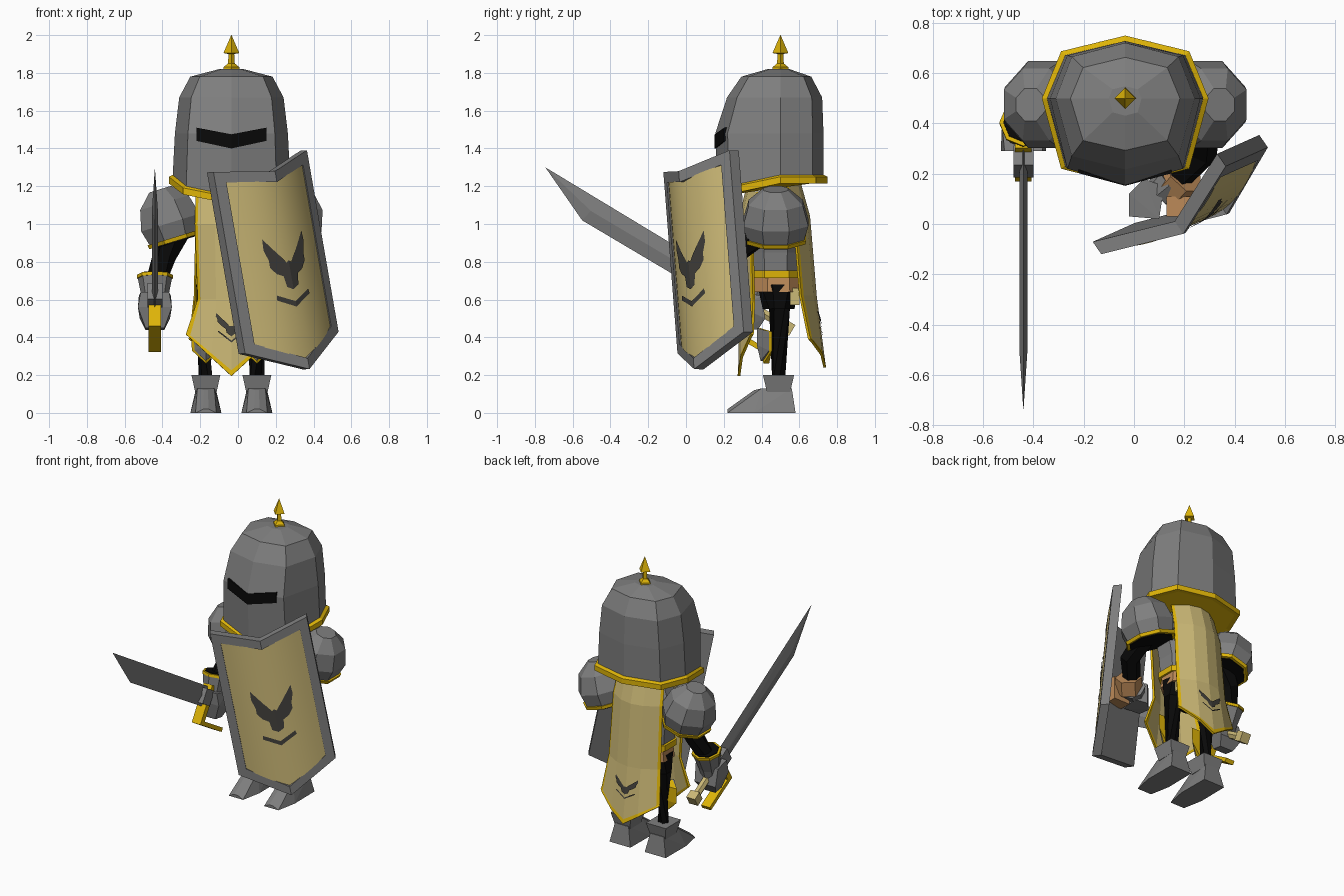
import bpy, bmesh, math
from mathutils import Vector as V, Matrix as M

if "Cube" in bpy.data.objects:
    bpy.data.objects.remove(bpy.data.objects["Cube"])

def material(name, r, g, b):
    m = bpy.data.materials.new(name)
    m.diffuse_color = [(c / 255 / 12.92 if c < 11 else ((c / 255 + .055) / 1.055) ** 2.4) for c in (r, g, b)] + [1]
    m.use_nodes = True
    m.node_tree.nodes["Principled BSDF"].inputs["Base Color"].default_value = m.diffuse_color
    return m

STEEL = material("steel grey", 126, 126, 126)
GOLD = material("gold", 222, 180, 8)
TAN = material("tan cloth", 203, 184, 118)
BROWN = material("brown leather", 188, 138, 88)
BLACK = material("black cloth", 9, 9, 9)
DARK = material("dark crest grey", 66, 64, 60)
CX, CY = -.035, .49

def mesh(name, verts, faces, mats, idx=None):
    me = bpy.data.meshes.new(name)
    me.from_pydata([tuple(v) for v in verts], [], faces)
    for m in mats if isinstance(mats, list) else [mats]:
        me.materials.append(m)
    if idx:
        for p, i in zip(me.polygons, idx):
            p.material_index = i
    bm = bmesh.new(); bm.from_mesh(me)
    bmesh.ops.recalc_face_normals(bm, faces=bm.faces)
    bm.to_mesh(me); bm.free()
    ob = bpy.data.objects.new(name, me)
    bpy.context.collection.objects.link(ob)
    return ob

def loft(name, rings, mat, mx=M()):
    n, verts, faces = len(rings[0]), [mx @ V(p) for r in rings for p in r], []
    for k in range(len(rings) - 1):
        for i in range(n):
            j = (i + 1) % n
            faces.append((k*n + i, k*n + j, k*n + n + j, k*n + n + i))
    faces += [tuple(range(n)), tuple(range(len(verts) - n, len(verts)))]
    return mesh(name, verts, faces, mat)

def ring(x, y, z, rx, ry, n=8, ph=0.0):
    return [(x + rx*math.cos(ph + math.tau*i/n), y + ry*math.sin(ph + math.tau*i/n), z) for i in range(n)]

def tube(name, pts, radii, mat, n=6):
    pts, rings = [V(p) for p in pts], []
    for i, p in enumerate(pts):
        d = pts[min(i + 1, len(pts) - 1)] - pts[max(i - 1, 0)]
        q = d.to_track_quat('Z', 'Y')
        rings.append([p + q @ V(c) for c in ring(0, 0, 0, radii[i], radii[i], n)])
    return loft(name, rings, mat)

def hull(name, pts, mat, mx=M()):
    bm = bmesh.new()
    for p in pts:
        bm.verts.new(mx @ V(p))
    r = bmesh.ops.convex_hull(bm, input=bm.verts)
    bmesh.ops.delete(bm, geom=list({g for g in r["geom_interior"] if isinstance(g, bmesh.types.BMVert)}), context='VERTS')
    me = bpy.data.meshes.new(name); bm.to_mesh(me); bm.free()
    me.materials.append(mat)
    bpy.context.collection.objects.link(bpy.data.objects.new(name, me))

def box(name, lo, hi, mat, mx=M()):
    hull(name, [(x, y, z) for x in (lo[0], hi[0]) for y in (lo[1], hi[1]) for z in (lo[2], hi[2])], mat, mx)

# helmet: octagon template with a pointed front
TEMPLATE = [(.325, 0), (.25, .18), (0, .24), (-.25, .18), (-.325, 0), (-.25, -.28), (0, -.345), (.25, -.28)]
def helm_ring(z, sx, front, back, dip=0):
    return [(CX + x*sx, .5 + y*(front if y < 0 else back), z - dip*(max(0, -y)/.345)**3) for x, y in TEMPLATE]
loft("helmet", [helm_ring(1.23, .96, .96, .95, .11), helm_ring(1.48, .92, 1, .95), helm_ring(1.67, .85, .82, .92),
                helm_ring(1.78, .67, .6, .68), helm_ring(1.82, .2, .2, .2)], STEEL)
loft("helmet_rim", [helm_ring(1.215, .92, .92, .92, .11), helm_ring(1.215, 1.02, 1, 1.04, .11),
                    helm_ring(1.25, 1.02, 1, 1.04, .11), helm_ring(1.26, .96, .96, .95, .11)], GOLD)
visor = [(CX + x, y, z) for y0 in (-.005, .02) for x, y, z in
         [(-.185, .207 + y0, 1.51), (0, .157 + y0, 1.475), (.185, .207 + y0, 1.51),
          (.185, .207 + y0, 1.44), (0, .157 + y0, 1.40), (-.185, .207 + y0, 1.44)]]
mesh("visor_slit", visor, [(0, 1, 4, 5), (1, 2, 3, 4), (6, 7, 10, 11), (7, 8, 9, 10)]
     + [(i, (i+1) % 6, (i+1) % 6 + 6, i + 6) for i in range(6)], BLACK)
loft("helmet_spike", [ring(CX, .5, z, r, r, 4) for z, r in
     [(1.80, .045), (1.83, .042), (1.85, .018), (1.90, .015), (1.905, .042), (2.0, .001)]], GOLD)

# torso, belt, hips
loft("torso", [ring(CX, CY - .015, z, rx, ry, 8, math.pi/8) for z, rx, ry in
     [(.72, .18, .155), (.85, .19, .16), (1.03, .23, .155), (1.18, .15, .08)]], STEEL)
loft("belt", [ring(CX, CY - .01, z, .2, .168, 8, math.pi/8) for z in (.715, .755)], GOLD)
loft("leather_skirt", [ring(CX, CY, z, r, r*.8, 8, math.pi/8) for z, r in ((.64, .195), (.72, .185))], BROWN)
loft("hips", [ring(CX, CY, z, r, r*.7, 8, math.pi/8) for z, r in ((.55, .13), (.67, .17))], BLACK)
for s in (-1, 1):
    box("hip_flap", (CX + s*.13 - .03, .55, .57), (CX + s*.13 + .03, .60, .66), TAN)

# crest: two wings and a chevron, mapped by a surface function
WING = [(0, .55), (.05, .56), (.12, .53), (.2, .5), (.42, .41), (.43, .47), (.37, .53), (.37, .57), (.27, .61), (.15, .63), (.12, .69), (0, .71)]
CHEVRON = [(0, .775), (.33, .725), (.35, .75), (0, .805)]
def crest(name, fn):
    verts, faces = [], []
    for shape in (WING, CHEVRON):
        for s in (-1, 1):
            faces.append(tuple(range(len(verts), len(verts) + len(shape))))
            verts += [fn(u*s, v) for u, v in shape]
    mesh(name, verts, faces, DARK)

# front and back tabards with gold edging: rows are (z, half width, y, edge rise)
COLS = (-1, -.92, -.45, 0, .45, .92, 1)
def tabard(name, rows, bend, side):
    def pt(r, u):
        return V((CX + u*r[1], r[2] + bend*u*u, r[0] + r[3]*abs(u)))
    n = len(COLS)
    verts = [pt(r, u) for r in rows for u in COLS]
    faces, idx = [], []
    for k in range(len(rows) - 1):
        for i in range(n - 1):
            faces.append((k*n + i, k*n + i + 1, k*n + n + i + 1, k*n + n + i))
            idx.append(1 if i in (0, n - 2) or k == len(rows) - 2 else 0)
    ob = mesh(name, verts, faces, [TAN, GOLD], idx)
    sol = ob.modifiers.new("thickness", 'SOLIDIFY'); sol.thickness = .014; sol.offset = 0
    def on_cloth(u, v):
        return pt(rows[-3], u).lerp(pt(rows[-2], u), .25 + (v - .41)*.9) + V((0, side*.013, 0))
    crest(name + "_crest", on_cloth)
tabard("front_tabard", [(1.17, .185, .32, 0), (1.0, .19, .28, 0), (.6, .175, .29, 0), (.225, .235, .283, .2), (.195, .24, .28, .22)], .07, -1)
tabard("back_tabard", [(1.22, .17, .6, 0), (1.04, .185, .65, 0), (.62, .195, .685, 0), (.27, .22, .73, .13), (.24, .225, .735, .15)], -.08, 1)

# mirrored parts: pauldrons, legs, knees, boots
for s in (-1, 1):
    mx = M.Translation((CX + s*.305, .475, .95)) @ M.Rotation(s*math.radians(17), 4, 'Y')
    loft("pauldron", [ring(0, 0, z, rx, ry, 8, math.pi/8) for z, rx, ry in
         [(-.03, .15, .16), (.06, .175, .187), (.17, .145, .155), (.245, .065, .07)]], STEEL, mx)
    loft("pauldron_rim", [ring(0, 0, z, rx, rx*1.06, 8, math.pi/8) for z, rx in [(-.042, .16), (-.02, .165)]], GOLD, mx)
    loft("pauldron_lining", [ring(0, 0, z, .145, .15, 8, math.pi/8) for z in (-.048, -.03)], BLACK, mx)
    lx = CX + s*.135
    tube("leg", [(lx - s*.03, CY, .66), (lx, .495, .55), (lx, .49, .15)], [.09, .055, .038], BLACK)
    for nm, mat, g, y in (("knee_plate", STEEL, 0, .395), ("knee_trim", GOLD, .014, .41)):
        hull(nm, [(lx + x, yy, z) for x, yy, z in
             [(-.065 - g, y + .045, .43), (.065 + g, y + .045, .43), (0, y - .02, .45), (0, y - .02, .36),
              (-.06 - g, y + .045, .33), (.06 + g, y + .045, .33), (0, y, .275 - g), (0, y + .03, .275 - g)]], mat)
    loft("boot_cuff", [ring(lx, .49, z, r, r*1.08, 4, math.pi/4) for z, r in [(.11, .08), (.2, .108)]], STEEL)
    hull("boot", [(lx + x*e, y, z) for e in (-1, 1) for x, y, z in
         [(.08, .58, 0), (.052, .56, .13), (.045, .40, .13), (.082, .36, 0), (.01, .36, .12), (.055, .22, 0), (.015, .22, .02)]], STEEL)

# sword arm
tube("sword_arm", [(-.31, .47, 1.0), (-.39, .46, .83), (-.44, .40, .68)], [.085, .062, .055], BLACK)
tube("sword_gauntlet", [(-.44, .40, .72), (-.44, .37, .61), (-.44, .36, .55)], [.092, .07, .06], STEEL, 8)
tube("sword_cuff_trim", [(-.44, .404, .73), (-.44, .40, .712)], [.096, .096], GOLD, 8)
tube("sword_cuff_lining", [(-.44, .4055, .736), (-.44, .402, .72)], [.08, .08], BLACK, 8)
hull("sword_fist", [(-.44 + x*e, y, z) for e in (-1, 1) for x, y, z in
     [(.075, .29, .64), (.085, .40, .62), (.09, .29, .56), (.08, .42, .5), (.05, .31, .45), (.05, .38, .44)]], STEEL)

# sword: local x along the blade, y thickness, z blade width
SW = M(((0, 1, 0, -.44), (-.86, 0, .51, .27), (.51, 0, .86, .61), (0, 0, 0, 1)))
hull("sword_blade", [(0, 0, -.066), (0, 0, .066), (0, .016, 0), (0, -.016, 0), (.914, 0, -.066),
     (.9, .016, 0), (.9, -.016, 0), (1.225, 0, .076)], STEEL, SW)
box("sword_collar", (-.02, -.04, -.05), (.07, .04, .05), STEEL, SW)
box("sword_guard", (-.03, -.033, -.18), (.01, .033, .08), GOLD, SW)
box("sword_knuckle_bow", (-.26, -.033, -.18), (0, .033, -.152), GOLD, SW)
tube("sword_grip", [SW @ V((-.02, 0, 0)), SW @ V((-.3, 0, 0))], [.026, .026], TAN)
box("sword_pommel", (-.34, -.033, -.033), (-.28, .033, .033), TAN, SW)

# shield arm
tube("shield_arm", [(.26, .45, 1.0), (.27, .285, .87), (.12, .13, .76)], [.08, .065, .052], BLACK)
tube("shield_strap", [(.205, .19, .80), (.15, .13, .745)], [.085, .085], BROWN)
box("strap_mount", (.13, .03, .67), (.25, .11, .83), BROWN)
tube("shield_gauntlet", [(.15, .16, .76), (.10, .12, .75)], [.085, .065], STEEL, 8)
hull("shield_fist", [(x, y, .75 + z*e) for e in (-1, 1) for x, y, z in
     [(-.02, .03, .06), (-.02, .12, .07), (.04, .18, .07), (.12, .15, .06), (.1, .02, .06)]], STEEL)

# shield frame: folded along its centre line; u across, v down, depth behind the front
TOP, AXIS, W = V((.1175, .055, 1.333)), V((.1675, .075, -.961)), V((.495, .35, .115))
NRM = AXIS.cross(W).normalized()
def shield_pt(u, v, depth=0):
    return TOP + AXIS*v + W*(u/2) + NRM*(.12*(1 - abs(u)) - depth)
OUT = [(-1, 0), (0, .06), (1, 0), (1, 1), (0, 1.15), (-1, 1)]
INN = [(-.82, .07), (0, .12), (.82, .07), (.82, .96), (0, 1.09), (-.82, .96)]
loops = [[shield_pt(u, v, d) for u, v in o] for o, d in ((OUT, .06), (OUT, 0), (INN, 0), (INN, .045))]
verts = [p for l in loops for p in l]
faces = [(k*6 + i, k*6 + (i+1) % 6, k*6 + 6 + (i+1) % 6, k*6 + 6 + i) for k in range(3) for i in range(6)]
faces += [(0, 1, 4, 5), (1, 2, 3, 4)]
mesh("shield_frame", verts, faces, STEEL)

# shield panel: smooth rounded sheet inside the frame
def panel_pt(u, v, lift=0):
    return TOP + AXIS*v + W*(u/2) + NRM*(.096 - .125*u*u + lift)
us = [.83*i/6 for i in range(-6, 7)]
verts = [panel_pt(u, v) for u in us for v in (.115 - .055*abs(u), 1.095 - .16*abs(u))]
panel = mesh("shield_panel", verts, [(2*i, 2*i + 1, 2*i + 3, 2*i + 2) for i in range(12)], TAN)
for p in panel.data.polygons:
    p.use_smooth = True
crest("shield_crest", lambda u, v: panel_pt(u, v, .006))
